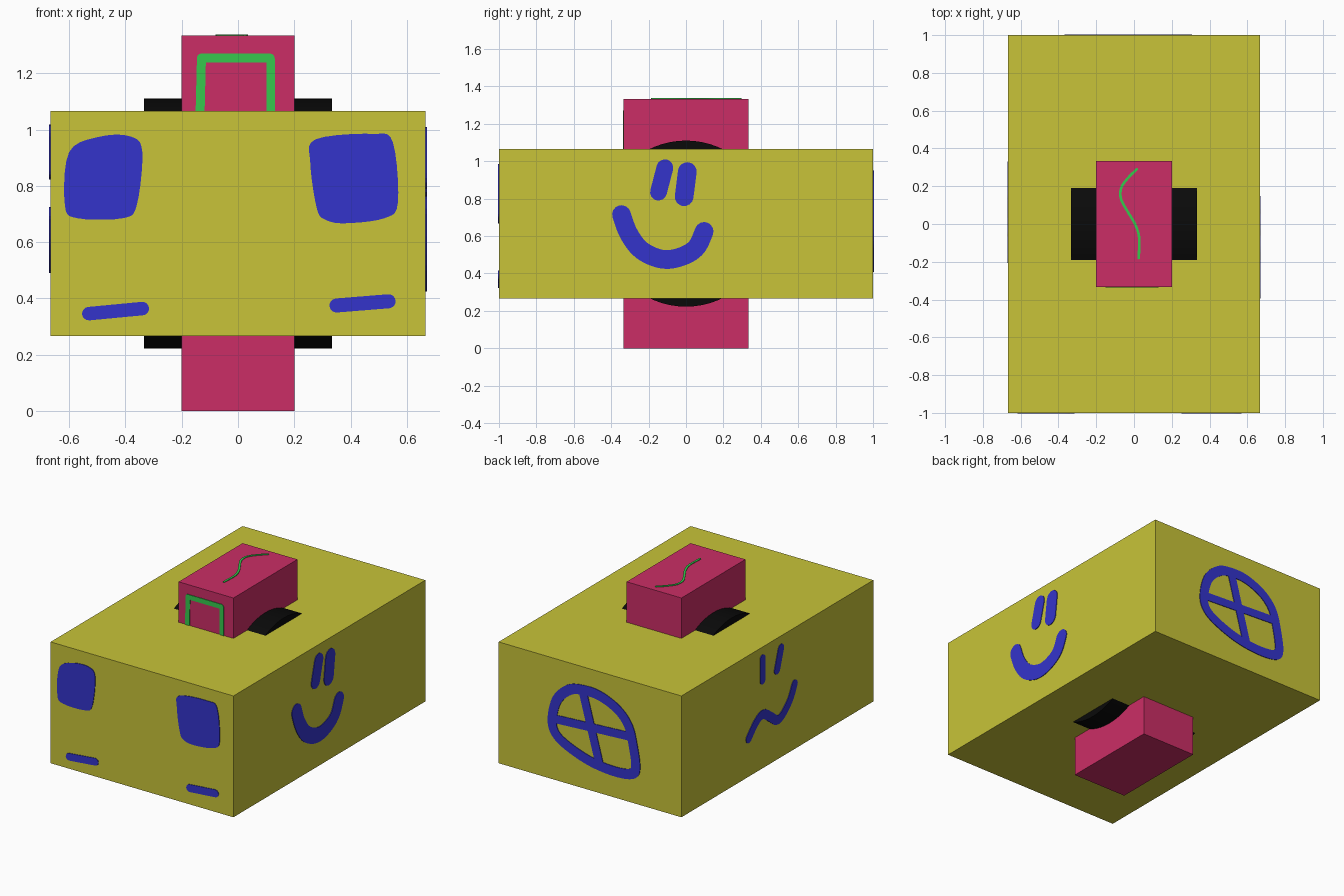
import bpy, bmesh, math
from mathutils import Vector, Matrix

if "Cube" in bpy.data.objects:
    bpy.data.objects.remove(bpy.data.objects["Cube"])


def material(name, rgb):
    m = bpy.data.materials.new(name)
    m.diffuse_color = (*rgb, 1)
    m.use_nodes = True
    m.node_tree.nodes["Principled BSDF"].inputs["Base Color"].default_value = m.diffuse_color
    return m


YELLOW = material("mustard yellow", (0.578, 0.55, 0.04))
PINK = material("crimson pink", (0.597, 0.027, 0.133))
BLACK = material("black", (0.003, 0.003, 0.003))
BLUE = material("paint blue", (0.034, 0.034, 0.597))
GREEN = material("paint green", (0.037, 0.578, 0.076))


def finish(name, bm, mat):
    bmesh.ops.recalc_face_normals(bm, faces=bm.faces[:])
    me = bpy.data.meshes.new(name)
    bm.to_mesh(me)
    bm.free()
    me.materials.append(mat)
    ob = bpy.data.objects.new(name, me)
    bpy.context.collection.objects.link(ob)
    return ob


def box(name, size, z, mat):
    bm = bmesh.new()
    bmesh.ops.create_cube(bm, size=1, matrix=Matrix.Translation((0, 0, z)) @ Matrix.Diagonal((*size, 1)))
    return finish(name, bm, mat)


# Each painted surface maps (u, v, depth) to world space
W, L = 2 / 3, 1.0
FRONT = lambda u, v, d: (u, -L - d, v)
BACK = lambda u, v, d: (u, L + d, v)
RIGHT = lambda u, v, d: (W + d, u, v)
LEFT = lambda u, v, d: (-W - d, u, v)
CAB_FRONT = lambda u, v, d: (u, -1 / 3 - d, v)
CAB_TOP = lambda u, v, d: (u, v, 4 / 3 + d)


def smooth(pts, closed, n=5):
    """Catmull-Rom curve through the points."""
    p = [Vector(q) for q in pts]
    p = [p[-1]] + p + p[:2] if closed else [p[0]] + p + [p[-1]]
    out = []
    for a, b, c, d in zip(p, p[1:], p[2:], p[3:]):
        for i in range(n):
            t = i / n
            out.append(0.5 * (2 * b + (c - a) * t + (2 * a - 5 * b + 4 * c - d) * t * t
                              + (3 * b - a - 3 * c + d) * t ** 3))
    return out if closed else out + [p[-1]]


def plate(name, bm, surface, mat):
    """Thicken a flat (u, v) mesh and lay it on a surface."""
    top = bmesh.ops.extrude_face_region(bm, geom=bm.faces[:])["geom"]
    for v in top:
        if isinstance(v, bmesh.types.BMVert):
            v.co.z = 0.004
    for v in bm.verts:
        v.co = surface(v.co.x, v.co.y, v.co.z if v.co.z > 0 else -0.002)
    return finish(name, bm, mat)


def stroke(name, pts, width, surface, mat=BLUE, closed=False, curved=True):
    """A painted brush stroke with round ends."""
    c = smooth(pts, closed) if curved else [Vector(q) for q in pts]
    n, r = len(c), width / 2
    sections = []
    for i, p in enumerate(c):
        a = c[i - 1] if (i or closed) else p
        b = c[(i + 1) % n] if (i < n - 1 or closed) else p
        t = (b - a).normalized()
        sections.append((p, t, r))
    if not closed:
        (p0, t0, _), (p1, t1, _) = sections[0], sections[-1]
        cap = [(math.sin(k) * r, math.cos(k) * r) for k in (0.4, 0.8, 1.2, 1.5)]
        sections = ([(p0 - t0 * s, t0, w) for s, w in reversed(cap)] + sections
                    + [(p1 + t1 * s, t1, w) for s, w in cap])
    bm = bmesh.new()
    rows = []
    for p, t, w in sections:
        side = Vector((-t.y, t.x)) * w
        rows.append([bm.verts.new((*(p + side), 0)), bm.verts.new((*(p - side), 0))])
    for a, b in zip(rows, rows[1:] + rows[:1] if closed else rows[1:]):
        bm.faces.new((a[0], a[1], b[1], b[0]))
    return plate(name, bm, surface, mat)


def patch(name, pts, surface, mat=BLUE):
    """A filled rounded blob."""
    bm = bmesh.new()
    bm.faces.new([bm.verts.new((*p, 0)) for p in smooth(pts, True)])
    return plate(name, bm, surface, mat)


# Solid parts
box("body", (2 * W, 2 * L, 0.8), 2 / 3, YELLOW)
box("cabin_block", (0.4, 2 / 3, 4 / 3), 2 / 3, PINK)

# Black drum lying along x
bm = bmesh.new()
bmesh.ops.create_cone(bm, cap_ends=True, segments=64, radius1=0.444, radius2=0.444, depth=2 / 3,
                      matrix=Matrix.Translation((0, 0, 2 / 3)) @ Matrix.Rotation(math.pi / 2, 4, 'Y'))
drum = finish("drum", bm, BLACK)
bpy.context.view_layer.objects.active = drum
drum.select_set(True)
bpy.ops.object.shade_smooth_by_angle()

# Front: headlights and lower dashes
patch("headlight_left", [(-0.615, 0.73), (-0.6, 0.92), (-0.49, 0.975), (-0.38, 0.975),
                         (-0.34, 0.92), (-0.36, 0.73), (-0.41, 0.685), (-0.57, 0.685)], FRONT)
patch("headlight_right", [(0.28, 0.72), (0.257, 0.88), (0.275, 0.965), (0.48, 0.985), (0.55, 0.955),
                          (0.568, 0.74), (0.52, 0.685), (0.38, 0.667), (0.31, 0.68)], FRONT)
stroke("dash_left", [(-0.53, 0.346), (-0.34, 0.364)], 0.048, FRONT)
stroke("dash_right", [(0.35, 0.375), (0.535, 0.39)], 0.05, FRONT)

# Right side: smiling face
stroke("right_eye_a", [(-0.147, 0.835), (-0.113, 0.965)], 0.09, RIGHT)
stroke("right_eye_b", [(-0.01, 0.81), (0.007, 0.945)], 0.1, RIGHT)
stroke("right_mouth", [(-0.345, 0.715), (-0.31, 0.62), (-0.25, 0.535), (-0.17, 0.488), (-0.09, 0.475),
                       (0, 0.5), (0.06, 0.545), (0.097, 0.625)], 0.1, RIGHT)

# Left side: wavy-mouthed face
stroke("left_eye_a", [(0.156, 0.99), (0.156, 0.85)], 0.055, LEFT)
stroke("left_eye_b", [(-0.035, 0.985), (0.005, 0.86)], 0.06, LEFT)
stroke("left_mouth", [(0.3, 0.52), (0.22, 0.598), (0.15, 0.622), (0.073, 0.575), (0.01, 0.53),
                      (-0.05, 0.54), (-0.13, 0.61), (-0.177, 0.695)], 0.06, LEFT)

# Back: spare wheel ring with crossed spokes
stroke("spare_wheel_ring", [(0.275, 0.66), (0.24, 0.8), (0.15, 0.89), (0.05, 0.915), (-0.07, 0.91),
                            (-0.2, 0.855), (-0.28, 0.77), (-0.315, 0.65), (-0.335, 0.51), (-0.3, 0.455),
                            (-0.17, 0.44), (0, 0.46), (0.16, 0.515), (0.25, 0.575)], 0.065, BACK, closed=True)
stroke("spare_wheel_spoke_upright", [(0.05, 0.9), (-0.07, 0.46)], 0.06, BACK)
stroke("spare_wheel_spoke_level", [(0.26, 0.67), (-0.3, 0.7)], 0.055, BACK)

# Cabin block: green window frame and thin squiggle on top
stroke("window_frame_post_left", [(-0.135, 1.05), (-0.13, 1.25)], 0.032, CAB_FRONT, GREEN)
stroke("window_frame_post_right", [(0.116, 1.05), (0.116, 1.25)], 0.03, CAB_FRONT, GREEN)
stroke("window_frame_top", [(-0.13, 1.254), (0.114, 1.254)], 0.032, CAB_FRONT, GREEN)
stroke("roof_squiggle", [(0.015, 0.29), (-0.035, 0.24), (-0.068, 0.19), (-0.068, 0.13), (-0.03, 0.06),
                         (0.005, 0.0), (0.027, -0.07), (0.025, -0.18)], 0.014, CAB_TOP, GREEN)
